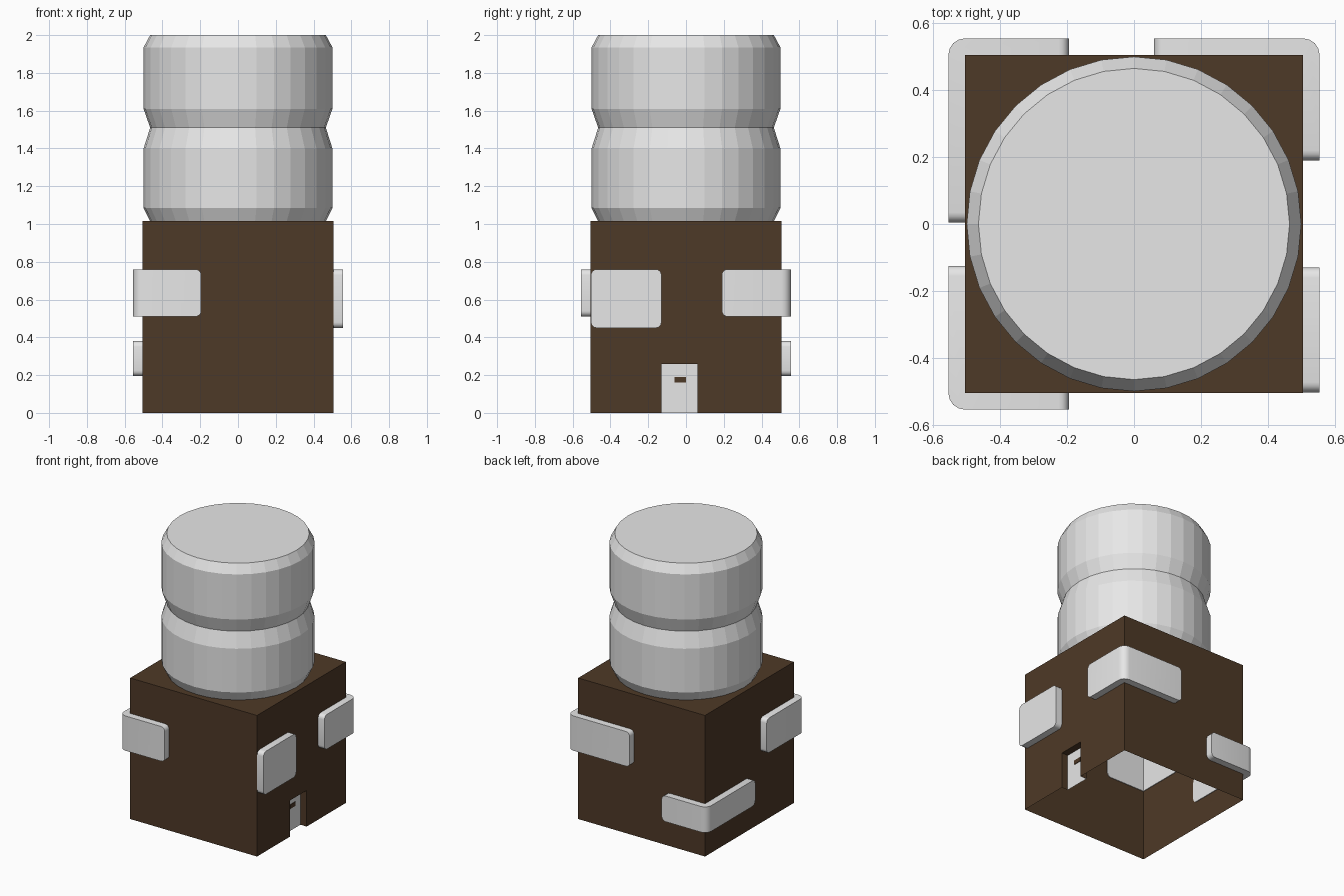
import bpy, bmesh, math

if "Cube" in bpy.data.objects:
    bpy.data.objects.remove(bpy.data.objects["Cube"], do_unlink=True)


def material(name, rgb):
    m = bpy.data.materials.new(name)
    m.use_nodes = True
    m.diffuse_color = (*rgb, 1)
    m.node_tree.nodes["Principled BSDF"].inputs["Base Color"].default_value = (*rgb, 1)
    return m


BROWN = material("dark brown", (0.076, 0.041, 0.020))
GREY = material("light grey", (0.8, 0.8, 0.8))

HALF, TOP = 0.505, 1.015      # body half width and height
OUTER, INNER = 0.555, 0.5     # panel faces outside and inside the wall


def finish(name, bm, mats, smooth=False):
    mesh = bpy.data.meshes.new(name)
    bm.to_mesh(mesh)
    bm.free()
    for m in mats:
        mesh.materials.append(m)
    obj = bpy.data.objects.new(name, mesh)
    bpy.context.collection.objects.link(obj)
    if smooth:
        bpy.ops.object.select_all(action='DESELECT')
        obj.select_set(True)
        bpy.context.view_layer.objects.active = obj
        bpy.ops.object.shade_smooth_by_angle(angle=math.radians(30))
    return obj


def face(bm, points, mat=0):
    f = bm.faces.new([bm.verts.new(p) for p in points])
    f.material_index = mat


def prism(plan, z0, z1):
    """Extrude a plan outline between two heights."""
    bm = bmesh.new()
    base = bm.faces.new([bm.verts.new((x, y, z0)) for x, y in plan])
    ext = bmesh.ops.extrude_face_region(bm, geom=[base])["geom"]
    bmesh.ops.translate(bm, vec=(0, 0, z1 - z0),
                        verts=[v for v in ext if isinstance(v, bmesh.types.BMVert)])
    bmesh.ops.recalc_face_normals(bm, faces=bm.faces)
    return bm


def round_edges(bm, test, radius):
    edges = [e for e in bm.edges if test(*[v.co for v in e.verts])]
    bmesh.ops.bevel(bm, geom=edges, offset=radius, segments=4, profile=0.5,
                    affect='EDGES')


# Body: open-bottomed box with a door recess in the left wall
D0, D1, DOOR_TOP, DOOR_X = -0.13, 0.06, 0.26, 0.455
bm = bmesh.new()
h = HALF
face(bm, [(-h, -h, 0), (h, -h, 0), (h, -h, TOP), (-h, -h, TOP)])
face(bm, [(h, h, 0), (-h, h, 0), (-h, h, TOP), (h, h, TOP)])
face(bm, [(-h, h, 0), (-h, -h, 0), (-h, -h, TOP), (-h, h, TOP)])
face(bm, [(-h, -h, TOP), (h, -h, TOP), (h, h, TOP), (-h, h, TOP)])
doorway = [(D0, 0), (D0, DOOR_TOP), (D1, DOOR_TOP), (D1, 0)]
wall = [(-h, 0)] + doorway + [(h, 0), (h, TOP), (-h, TOP)]
face(bm, [(h, y, z) for y, z in wall])
for (ya, za), (yb, zb) in zip(doorway, doorway[1:]):
    face(bm, [(h, yb, zb), (h, ya, za), (DOOR_X, ya, za), (DOOR_X, yb, zb)])
bmesh.ops.remove_doubles(bm, verts=bm.verts, dist=0.0001)
finish("body", bm, [BROWN])

# Door and its slot
bm = bmesh.new()
face(bm, [(DOOR_X, y, z) for y, z in reversed(doorway)])
finish("door", bm, [GREY])
slot = [(DOOR_X, -0.06), (DOOR_X + 0.004, -0.06), (DOOR_X + 0.004, 0), (DOOR_X, 0)]
finish("door_slot", prism(slot, 0.16, 0.19), [BROWN])


# Panels that wrap around a vertical corner of the body
def corner_panel(name, sx, sy, x_end, y_end, z0, z1):
    plan = [(sx * OUTER, sy * OUTER), (x_end, sy * OUTER), (x_end, sy * INNER),
            (sx * INNER, sy * INNER), (sx * INNER, y_end), (sx * OUTER, y_end)]
    bm = prism(plan, z0, z1)

    def end_edge(a, b):
        return (abs(a.z - b.z) < 0.001 and
                (abs(a.x - x_end) + abs(b.x - x_end) < 0.001 or
                 abs(a.y - y_end) + abs(b.y - y_end) < 0.001))

    def corner_edge(a, b):
        return all(abs(v.x - sx * OUTER) + abs(v.y - sy * OUTER) < 0.001 for v in (a, b))

    round_edges(bm, end_edge, 0.03)
    round_edges(bm, corner_edge, 0.05)
    finish(name, bm, [GREY], smooth=True)


corner_panel("front_right_panel", -1, -1, -0.195, -0.125, 0.51, 0.76)
corner_panel("back_right_panel", -1, 1, -0.195, 0.005, 0.195, 0.38)
corner_panel("back_left_panel", 1, 1, 0.06, 0.19, 0.51, 0.76)

# Flat panel on the left wall
plan = [(INNER, -0.503), (OUTER, -0.503), (OUTER, -0.13), (INNER, -0.13)]
bm = prism(plan, 0.45, 0.76)
round_edges(bm, lambda a, b: abs(a.x - b.x) > 0.01, 0.03)
finish("front_left_panel", bm, [GREY], smooth=True)

# Stacked drums: turned profile with chamfered rims
SIDES = 32
profile = [(0.465, TOP), (0.5, 1.085), (0.5, 1.40), (0.465, 1.51),
           (0.5, 1.61), (0.5, 1.935), (0.465, 2.0)]
bm = bmesh.new()
rings = []
for r, z in profile:
    angles = [2 * math.pi * i / SIDES for i in range(SIDES)]
    rings.append([bm.verts.new((r * math.cos(a), r * math.sin(a), z)) for a in angles])
for low, high in zip(rings, rings[1:]):
    for i in range(SIDES):
        j = (i + 1) % SIDES
        bm.faces.new((low[i], low[j], high[j], high[i]))
bm.faces.new(rings[-1])
finish("drums", bm, [GREY])
